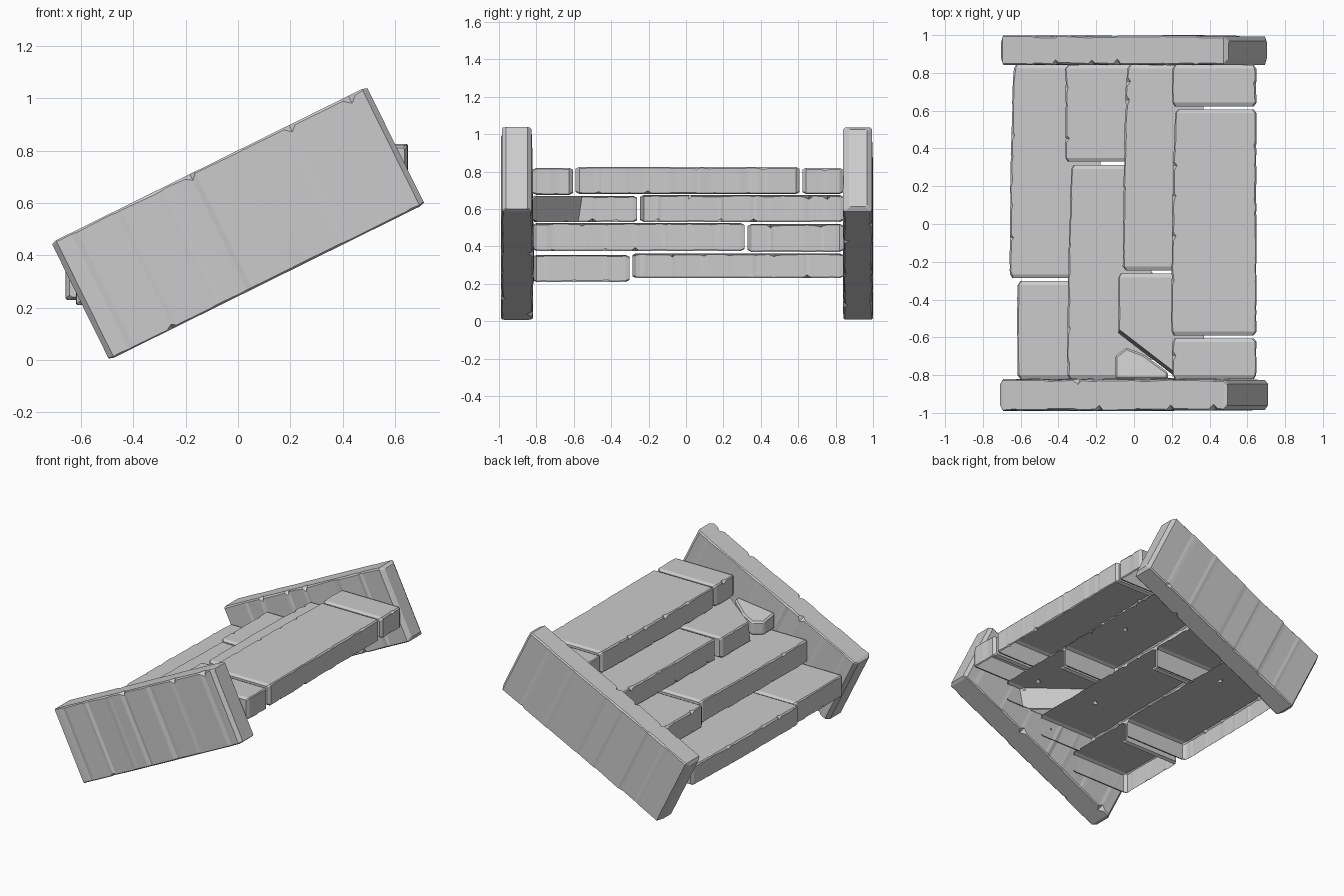
import bpy, bmesh, math, random
from mathutils import Vector, Matrix

if "Cube" in bpy.data.objects:
    bpy.data.objects.remove(bpy.data.objects["Cube"])

random.seed(7)


def finish(bm, name, matrix=None):
    if matrix:
        bm.transform(matrix)
    me = bpy.data.meshes.new(name)
    bm.to_mesh(me)
    bm.free()
    ob = bpy.data.objects.new(name, me)
    bpy.context.collection.objects.link(ob)
    return ob


def ring(bm, s, w0, w1, h0, h1, cuts):
    """Rectangle with four individually chamfered corners, at position s."""
    a, b, c, d = cuts
    pts = [(w0 + a, h0), (w1 - b, h0), (w1, h0 + b * .8), (w1, h1 - c),
           (w1 - c * .9, h1), (w0 + d * .9, h1), (w0, h1 - d), (w0, h0 + a * .8)]
    return [bm.verts.new((w, s, h)) for w, h in pts]


def stone(s0, s1, w0, w1, h0, h1, chip, end_w, end_h, spacing=.13, wob=.005):
    """Worn stone bar along local y; random chips interrupt its long edges."""
    bm = bmesh.new()
    small = lambda: [random.uniform(.005, .011) for _ in range(4)]
    stations = [(s0, end_w, end_h, small()), (s0 + .02, 0, 0, small())]
    s = s0 + random.uniform(.4, 1) * spacing
    while s < s1 - .06:
        deep = small()
        deep[random.randrange(4)] = random.uniform(.5, 1) * chip
        gap = random.uniform(.018, .03)
        for ds, cuts in ((-gap, small()), (0, deep), (gap * .8, small())):
            if s0 + .022 < s + ds < s1 - .022:
                stations.append((s + ds, 0, 0, cuts))
        s += random.uniform(.6, 1.4) * spacing
    stations += [(s1 - .02, 0, 0, small()), (s1, end_w, end_h, small())]
    rings = []
    for s, ew, eh, cuts in stations:
        j = [random.uniform(0, wob) for _ in range(2)]
        rings.append(ring(bm, s, w0 + ew + j[0], w1 - ew - j[1],
                          h0 + eh, h1 - eh, cuts))
    for r, q in zip(rings, rings[1:]):
        for i in range(8):
            k = (i + 1) % 8
            bm.faces.new((r[i], r[k], q[k], q[i]))
    bm.faces.new(rings[0])
    bm.faces.new(rings[-1])
    bmesh.ops.recalc_face_normals(bm, faces=bm.faces)
    return bm


def hollow(bm, base, back=None):
    """Open the hidden underside, and the hidden back where one is given."""
    bm.normal_update()
    drop = [f for f in bm.faces
            if (f.normal.z < -.9 and f.calc_center_median().z < base + .02)
            or (back is not None and f.normal.x > .6
                and f.calc_center_median().x > back - .03)]
    bmesh.ops.delete(bm, geom=drop, context='FACES')


# Sloping side slabs
ANGLE = math.radians(26.3)
tilt = (Matrix.Translation((0, 0, .522)) @ Matrix.Rotation(-ANGLE, 4, 'Y')
        @ Matrix.Rotation(math.radians(-90), 4, 'Z'))
for name, y, thick, ew, eh in (("front_side_slab", -.905, .17, .025, .006),
                               ("back_side_slab", .92, .16, .03, .02)):
    bm = stone(-.672, .672, -thick / 2, thick / 2, -.25, .25, .04, ew, eh, .2, .007)
    if y < 0:
        # lower outer edge leans out a little
        for v in bm.verts:
            if v.co.x < 0 and v.co.z < 0:
                v.co.x -= .01 * (1 - abs(v.co.y) / .7)
    finish(bm, name, Matrix.Translation((0, y, 0)) @ tilt)

# Step blocks: (y start, y end, front x, bottom z, top z) per row, top row first
rows = [
    ("top_step", .65, [(-.82, -.605, .20, .675, .82), (-.59, .607, .195, .68, .825),
                       (.622, .842, .20, .68, .82)]),
    ("third_step", .38, [(-.82, -.262, -.085, .53, .67), (-.245, .842, -.06, .53, .675)]),
    ("second_step", .10, [(-.82, .312, -.355, .375, .525), (.33, .842, -.365, .37, .52)]),
    ("bottom_step", -.17, [(-.82, -.303, -.62, .21, .355), (-.287, .842, -.66, .23, .363)]),
]
for row, back, blocks in rows:
    for i, (y0, y1, front, bot, top) in enumerate(blocks):
        bm = stone(y0, y1, front, back, bot, top, .026, .014, .01)
        # front edge wanders slightly along long blocks
        if y1 - y0 > .7:
            for v in bm.verts:
                t = (v.co.y - y0) / (y1 - y0)
                if v.co.x < front + .1:
                    v.co.x += .02 * t * t
        if row == "third_step" and i == 0:
            # broken-off front corner
            res = bmesh.ops.bisect_plane(
                bm, geom=bm.verts[:] + bm.edges[:] + bm.faces[:],
                plane_co=(.02, -.645, .6), plane_no=(-.6, -.78, .12), clear_outer=True)
            cut = [e for e in res["geom_cut"] if isinstance(e, bmesh.types.BMEdge)]
            bmesh.ops.holes_fill(bm, edges=cut, sides=0)
            bmesh.ops.recalc_face_normals(bm, faces=bm.faces)
        hollow(bm, bot, None if row == "top_step" else back)
        finish(bm, f"{row}_block_{i + 1}")

# Loose fragment lying in the broken corner
bm = bmesh.new()
outline = [(-.10, -.82), (-.10, -.70), (-.04, -.655), (.05, -.69), (.18, -.785), (.18, -.82)]
face = bm.faces.new([bm.verts.new((x, y, .53)) for x, y in outline])
up = bmesh.ops.extrude_face_region(bm, geom=[face])["geom"]
for v in up:
    if isinstance(v, bmesh.types.BMVert):
        v.co.z = .64 + .12 * v.co.x - .15 * (v.co.y + .74)
bmesh.ops.recalc_face_normals(bm, faces=bm.faces)
bmesh.ops.bevel(bm, geom=bm.edges[:], offset=.01, segments=1, affect='EDGES')
hollow(bm, .53)
finish(bm, "broken_corner_fragment")
